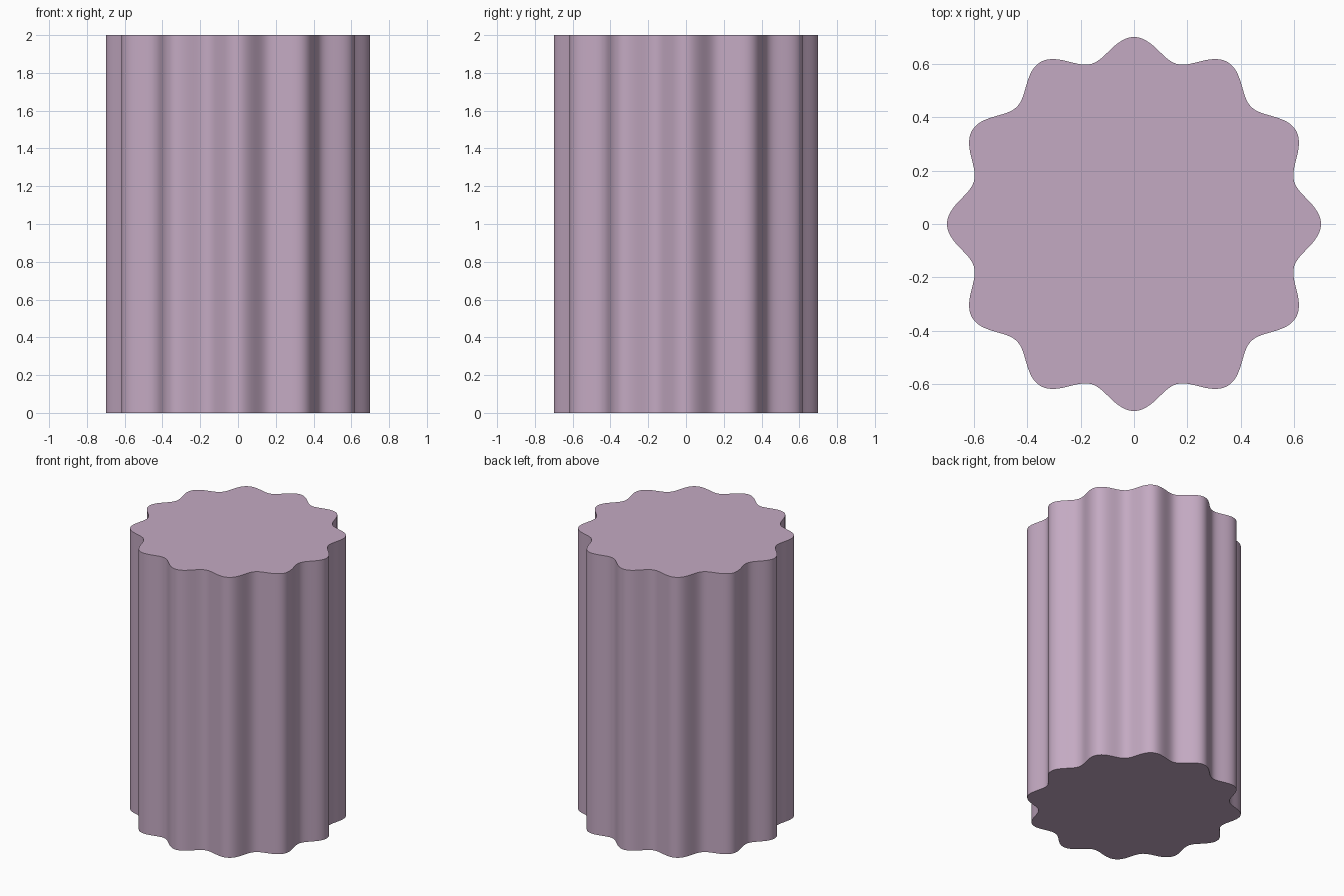
import bpy, bmesh
from math import cos, sin, pi, radians

if "Cube" in bpy.data.objects:
    bpy.data.objects.remove(bpy.data.objects["Cube"])

SEGMENTS = 288
LOBES = 12
HEIGHT = 2.0

# Fluted outline: a circle with a cosine ripple
bm = bmesh.new()
ring = []
for i in range(SEGMENTS):
    a = 2 * pi * i / SEGMENTS
    r = 0.66 + 0.04 * cos(LOBES * a)
    ring.append(bm.verts.new((r * cos(a), r * sin(a), 0)))
base = bm.faces.new(ring)

# Raise the outline into a solid column
ext = bmesh.ops.extrude_face_region(bm, geom=[base], use_keep_orig=True)
top = [v for v in ext["geom"] if isinstance(v, bmesh.types.BMVert)]
bmesh.ops.translate(bm, verts=top, vec=(0, 0, HEIGHT))
bmesh.ops.recalc_face_normals(bm, faces=bm.faces)

mesh = bpy.data.meshes.new("fluted_column")
bm.to_mesh(mesh)
bm.free()
column = bpy.data.objects.new("fluted_column", mesh)
bpy.context.collection.objects.link(column)

# Dusty mauve colour
mat = bpy.data.materials.new("mauve")
mat.diffuse_color = (0.55, 0.40, 0.54, 1)
mat.use_nodes = True
mat.node_tree.nodes["Principled BSDF"].inputs["Base Color"].default_value = mat.diffuse_color
mesh.materials.append(mat)

# Smooth sides, crisp rims
bpy.context.view_layer.objects.active = column
column.select_set(True)
bpy.ops.object.shade_smooth_by_angle(angle=radians(30))
